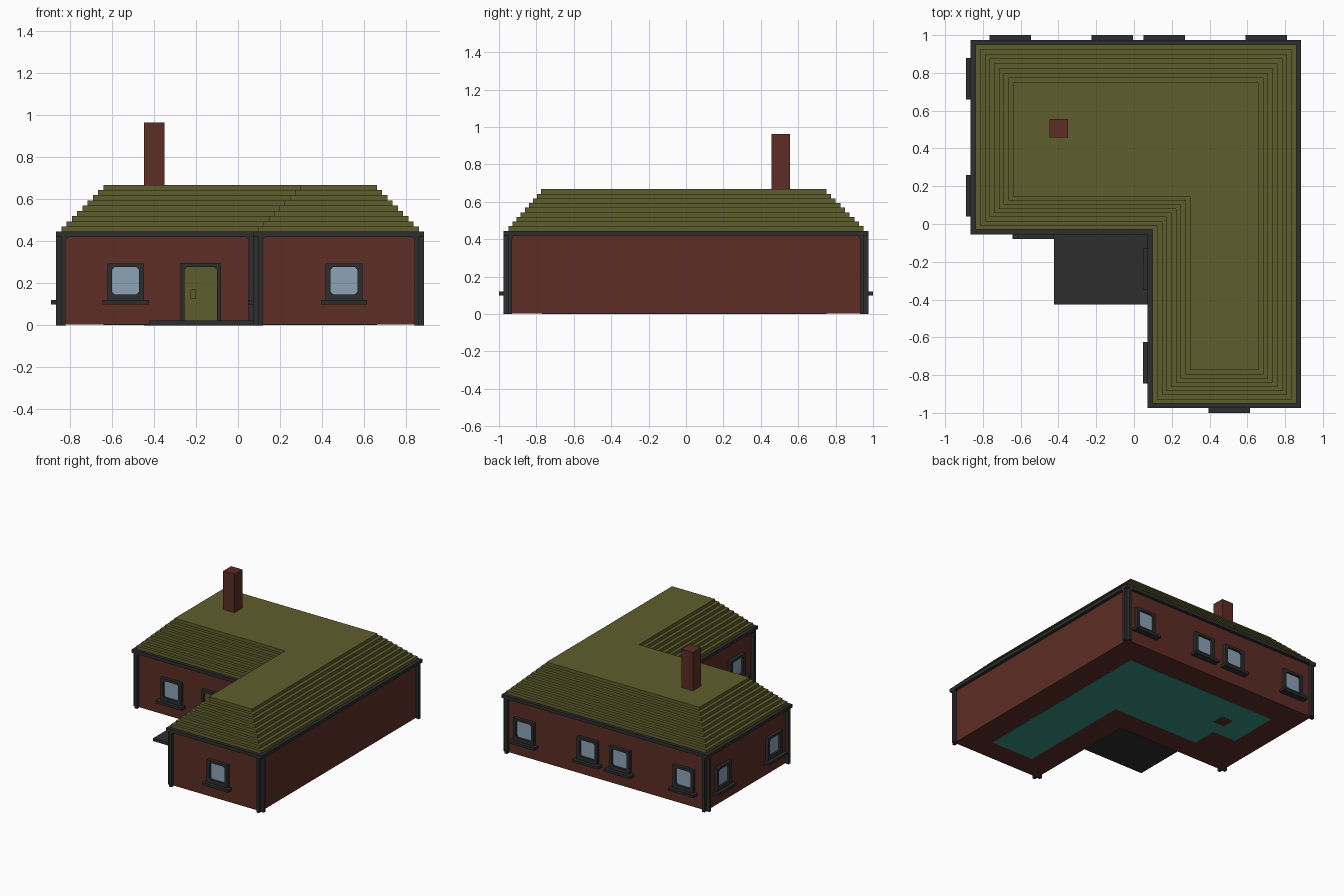
import bpy
import bmesh
import math
from mathutils import Matrix, Vector

cube = bpy.data.objects.get("Cube")
if cube:
    bpy.data.objects.remove(cube, do_unlink=True)


def material(name, rgb):
    m = bpy.data.materials.new(name)
    m.use_nodes = True
    m.diffuse_color = (*rgb, 1)
    m.node_tree.nodes["Principled BSDF"].inputs["Base Color"].default_value = (*rgb, 1)
    return m


BRICK = material("brick red", (0.107, 0.026, 0.018))
OLIVE = material("olive thatch", (0.114, 0.112, 0.026))
TRIM = material("charcoal trim", (0.027, 0.027, 0.027))
GLASS = material("pale blue glass", (0.27, 0.36, 0.47))
TEAL = material("teal floor", (0.036, 0.30, 0.23))


def add_prism(bm, loops, low, high):
    """Closed prism from an outline plus optional holes."""
    caps = ([], [])
    for loop in loops:
        rings = [[bm.verts.new((x, y, z)) for x, y in loop] for z in (low, high)]
        n = len(loop)
        for ring, cap in zip(rings, caps):
            cap += [bm.edges.new((ring[i], ring[(i + 1) % n])) for i in range(n)]
        for i in range(n):
            j = (i + 1) % n
            bm.faces.new((rings[0][i], rings[0][j], rings[1][j], rings[1][i]))
    for cap in caps:
        bmesh.ops.triangle_fill(bm, edges=cap, use_beauty=True, normal=Vector((0, 0, 1)))


def make_mesh(name, mat, layers):
    """layers: list of (loops, low, high)."""
    bm = bmesh.new()
    for loops, low, high in layers:
        add_prism(bm, loops, low, high)
    bmesh.ops.recalc_face_normals(bm, faces=bm.faces)
    me = bpy.data.meshes.new(name)
    bm.to_mesh(me)
    bm.free()
    me.materials.append(mat)
    return me


def place(name, me, matrix=None):
    ob = bpy.data.objects.new(name, me)
    bpy.context.collection.objects.link(ob)
    if matrix:
        ob.matrix_world = matrix
    return ob


def part(name, mat, layers, matrix=None):
    return place(name, make_mesh(name, mat, layers), matrix)


def rect(x0, x1, y0, y1):
    return [(x0, y0), (x1, y0), (x1, y1), (x0, y1)]


# House plan: L shape, inset by d (sides and back) and e (front)
X0, X1, Y0, Y1, XI, YI = -0.84, 0.86, -0.95, 0.95, 0.097, -0.03
WALL_TOP, EAVE, PROUD = 0.42, 0.445, 0.025


def plan(d, e):
    return [(X0 + d, YI + e), (XI + d, YI + e), (XI + d, Y0 + e),
            (X1 - d, Y0 + e), (X1 - d, Y1 - d), (X0 + d, Y1 - d)]


# Walls, eaves beam and stepped roof
part("walls", BRICK, [([plan(0, 0)], 0.004, EAVE - 0.01)])
part("eaves_beam", TRIM, [([plan(-PROUD, -PROUD)], WALL_TOP, EAVE)])
step = (0.668 - EAVE) / 9
part("stepped_roof", OLIVE,
     [([plan(0.025 * i, 0.022 * i)], EAVE + step * i, EAVE + step * (i + 1)) for i in range(9)])

# Floor with a hearth cut from one corner
floor = plan(0.2, 0.18)
fx, fy = floor[0]
floor[0:1] = [(fx, fy + 0.2), (fx + 0.2, fy + 0.2), (fx + 0.2, fy)]
part("floor", TEAL, [([floor], 0.001, 0.006)])

# Chimney and porch slab
part("chimney", BRICK, [([rect(-0.447, -0.35, 0.457, 0.555)], 0, 0.963)])
part("porch_slab", TRIM, [([rect(-0.424, XI, -0.425, YI)], 0, 0.022)])

# Shared window meshes: local x along the wall, y up, z outward
c = 0.012
w, lo, hi = 0.064, 0.147, 0.276
opening = [(-w + c, lo), (w - c, lo), (w, lo + c), (w, hi - c),
           (w - c, hi), (-w + c, hi), (-w, hi - c), (-w, lo + c)]
frame_mesh = make_mesh("window_frame", TRIM,
                       [([rect(-0.087, 0.087, 0.12, 0.294), opening], 0, PROUD)])
sill_mesh = make_mesh("window_sill", TRIM, [([rect(-0.11, 0.11, 0.1, 0.12)], 0, 0.05)])
glass_mesh = make_mesh("window_glass", GLASS, [([rect(-0.07, 0.07, 0.14, 0.283)], 0, 0.008)])


def post(width, side):
    """Corner post outline with a rounded bracket at the top."""
    pts = [(0, 0), (width, 0), (width, 0.403), (width + 0.005, 0.415),
           (width + 0.017, WALL_TOP), (0, WALL_TOP)]
    return [(side * x, y) for x, y in pts]


# Windows by wall, as distances along each wall
windows = [[0.306], [0.208, 0.705], [0.407], [], [0.16, 0.701, 0.974, 1.516], [0.181, 0.80]]
corners = plan(0, 0)
count = 0
for k, (ax, ay) in enumerate(corners):
    bx, by = corners[(k + 1) % 6]
    length = math.hypot(bx - ax, by - ay)
    wall = (Matrix.Translation((ax, ay, 0))
            @ Matrix.Rotation(math.atan2(by - ay, bx - ax), 4, 'Z')
            @ Matrix.Rotation(math.pi / 2, 4, 'X'))
    # Posts are wider at the inner corner
    start = 0.047 if k == 1 else 0.021
    end = 0.047 if k == 0 else 0.021
    part(f"corner_post_{k + 1}_a", TRIM, [([post(start, 1)], 0, PROUD)], wall)
    part(f"corner_post_{k + 1}_b", TRIM, [([post(end, -1)], 0, PROUD)],
         wall @ Matrix.Translation((length, 0, 0)))
    for u in windows[k]:
        count += 1
        spot = wall @ Matrix.Translation((u, 0, 0))
        place(f"window_frame_{count}", frame_mesh, spot)
        place(f"window_sill_{count}", sill_mesh, spot)
        place(f"window_glass_{count}", glass_mesh, spot)

# Front door with frame and handle
door = Matrix.Translation((-0.177, YI, 0)) @ Matrix.Rotation(math.pi / 2, 4, 'X')
o, i, base, top, head = 0.097, 0.077, 0.022, 0.295, 0.276
part("door_frame", TRIM, [([[(-o, base), (-i, base), (-i, head - c), (-i + c, head),
                             (i - c, head), (i, head - c), (i, base), (o, base),
                             (o, top), (-o, top)]], 0, PROUD)], door)
part("door", OLIVE, [([rect(-0.08, 0.08, base, 0.283)], 0, 0.008)], door)
part("door_handle", OLIVE, [([rect(-0.049, -0.024, 0.124, 0.17)], 0.008, 0.02)], door)
